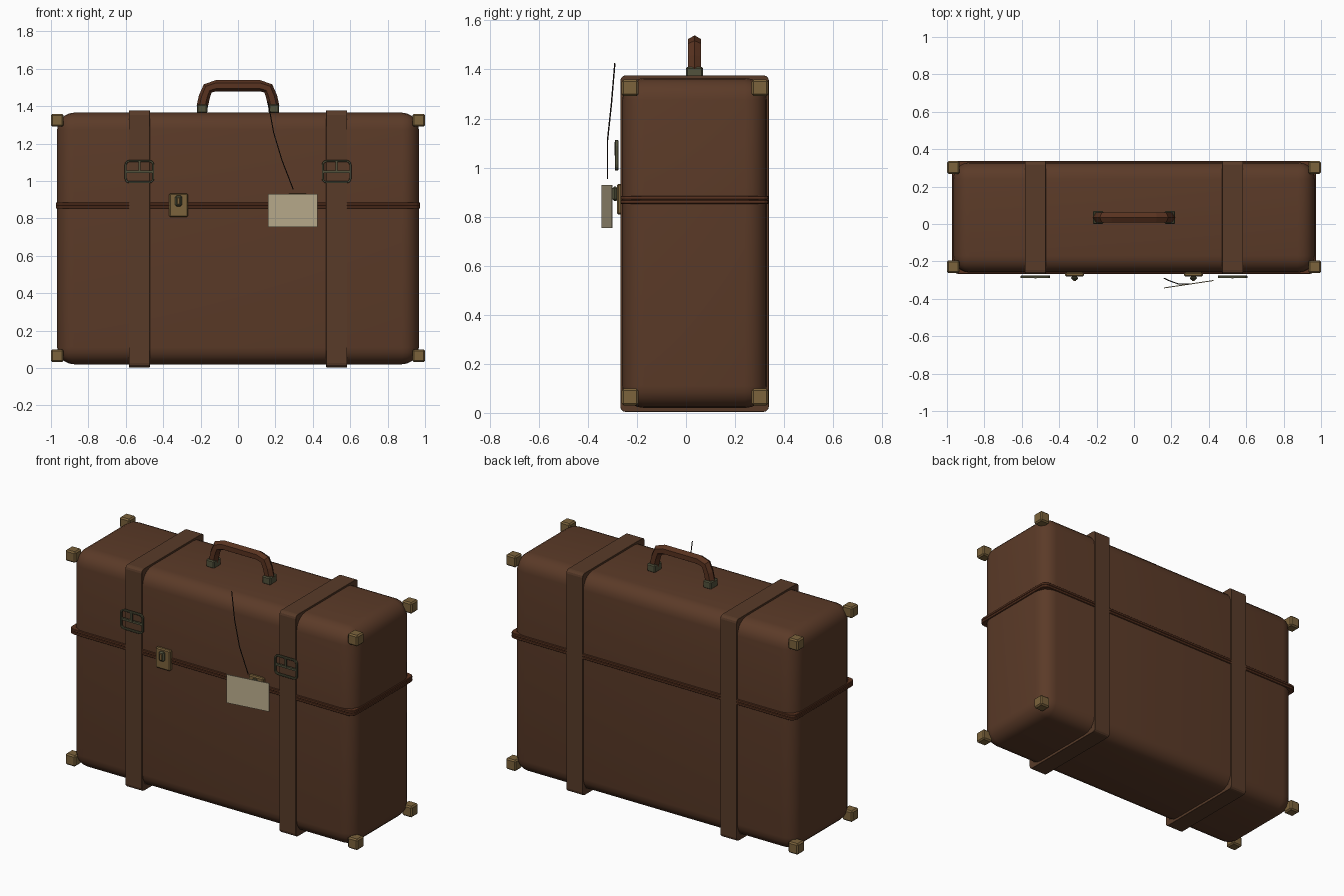
import bpy, bmesh, math
from mathutils import Vector, Matrix

if "Cube" in bpy.data.objects:
    bpy.data.objects.remove(bpy.data.objects["Cube"], do_unlink=True)

CY = 0.035            # depth centre of the case
HX, HY = 0.967, 0.295  # half width and half depth


def material(name, r, g, b):
    m = bpy.data.materials.new(name)
    m.use_nodes = True
    m.diffuse_color = (r, g, b, 1)
    m.node_tree.nodes["Principled BSDF"].inputs["Base Color"].default_value = (r, g, b, 1)
    return m


LEATHER = material("brown leather", 0.105, 0.043, 0.021)
STRAP = material("strap leather", 0.098, 0.044, 0.022)
TRIM = material("red brown leather", 0.098, 0.032, 0.014)
BRASS = material("aged brass", 0.20, 0.125, 0.045)
PATINA = material("tarnished metal", 0.085, 0.085, 0.045)
PAPER = material("cream paper", 0.50, 0.42, 0.27)
TWINE = material("dark twine", 0.02, 0.013, 0.01)


def finish(bm, name, mat, smooth=False, bevel=0):
    bmesh.ops.recalc_face_normals(bm, faces=bm.faces)
    mesh = bpy.data.meshes.new(name)
    bm.to_mesh(mesh)
    bm.free()
    ob = bpy.data.objects.new(name, mesh)
    bpy.context.collection.objects.link(ob)
    mesh.materials.append(mat)
    if bevel:
        mod = ob.modifiers.new("soft edges", "BEVEL")
        mod.width, mod.segments = bevel, 1
    if smooth:
        bpy.ops.object.select_all(action="DESELECT")
        ob.select_set(True)
        bpy.context.view_layer.objects.active = ob
        bpy.ops.object.shade_smooth_by_angle(angle=math.radians(40))
    return ob


def box(name, mat, centre, size, bevel=0):
    bm = bmesh.new()
    place = Matrix.Translation(centre) @ Matrix.Diagonal((*size, 1))
    bmesh.ops.create_cube(bm, size=1, matrix=place)
    return finish(bm, name, mat, bevel=bevel)


def shell(name, z0, z1, open_z):
    """Half of the case, rounded everywhere except at the seam."""
    bm = bmesh.new()
    place = Matrix.Translation((0, CY, (z0 + z1) / 2)) @ Matrix.Diagonal((2 * HX, 2 * HY, z1 - z0, 1))
    bmesh.ops.create_cube(bm, size=1, matrix=place)
    edges = [e for e in bm.edges if any(abs(v.co.z - open_z) > 0.01 for v in e.verts)]
    bmesh.ops.bevel(bm, geom=edges, offset=0.09, segments=5, profile=0.5, affect="EDGES")
    return finish(bm, name, LEATHER, smooth=True)


def rounded_rect(ha, hb, r, steps):
    pts = []
    for k, (sa, sb) in enumerate([(1, 1), (-1, 1), (-1, -1), (1, -1)]):
        for i in range(steps + 1):
            t = (k + i / steps) * math.pi / 2
            pts.append((sa * (ha - r) + r * math.cos(t), sb * (hb - r) + r * math.sin(t)))
    return pts


def band(name, mat, centre, plane, ha, hb, r, thick, width, steps=3, bevel=0.004):
    """Rectangular loop with rounded corners, lying in the given plane."""
    axes = {"xy": (0, 1, 2), "yz": (1, 2, 0), "xz": (0, 2, 1)}[plane]
    outer = rounded_rect(ha, hb, r, steps)
    inner = rounded_rect(ha - thick, hb - thick, max(r - thick, 0.004), steps)
    bm = bmesh.new()
    rings = []
    for po, pi in zip(outer, inner):
        ring = []
        for (a, b), d in ((po, -1), (po, 1), (pi, 1), (pi, -1)):
            co = Vector(centre)
            co[axes[0]] += a
            co[axes[1]] += b
            co[axes[2]] += d * width / 2
            ring.append(bm.verts.new(co))
        rings.append(ring)
    for i, ring in enumerate(rings):
        prev = rings[i - 1]
        for j in range(4):
            bm.faces.new((prev[j - 1], prev[j], ring[j], ring[j - 1]))
    return finish(bm, name, mat, bevel=bevel)


def tube(name, mat, path, r, sides):
    """Straight-sided tube swept along a path, kept upright in y."""
    path = [Vector(p) for p in path]
    bm = bmesh.new()
    rings = []
    for i, p in enumerate(path):
        tangent = (path[min(i + 1, len(path) - 1)] - path[max(i - 1, 0)]).normalized()
        up = tangent.cross(Vector((0, 1, 0))).normalized()
        side = up.cross(tangent)
        angles = [2 * math.pi * k / sides for k in range(sides)]
        rings.append([bm.verts.new(p + r * (math.cos(a) * up + math.sin(a) * side)) for a in angles])
    for a, b in zip(rings, rings[1:]):
        for k in range(sides):
            bm.faces.new((a[k - 1], a[k], b[k], b[k - 1]))
    bm.faces.new(rings[0])
    bm.faces.new(rings[-1])
    return finish(bm, name, mat)


# Case halves and the two beads along the seam
shell("case_base", 0.02, 0.868, 0.868)
shell("case_lid", 0.868, 1.365, 0.868)
for name, z in (("base_seam_trim", 0.86), ("lid_seam_trim", 0.877)):
    band(name, TRIM, (0, CY, z), "xy", 0.974, 0.302, 0.035, 0.03, 0.016)

# Corner guards
for sx, side in ((-1, "right"), (1, "left")):
    for y, depth in ((-0.228, "front"), (0.302, "back")):
        for z, level in ((0.065, "lower"), (1.325, "upper")):
            box(f"{level}_{depth}_{side}_corner", BRASS, (sx * 0.966, y, z), (0.068, 0.068, 0.068), 0.008)

for sx, side in ((-1, "right"), (1, "left")):
    # Strap around the case, with its buckle
    x = sx * 0.527
    band(f"{side}_strap", STRAP, (x, CY, 0.69), "yz", 0.303, 0.686, 0.022, 0.035, 0.112, bevel=0.006)
    band(f"{side}_buckle_frame", PATINA, (x, -0.283, 1.05), "xz", 0.079, 0.062, 0.025, 0.011, 0.014, bevel=0.002)
    box(f"{side}_buckle_bar", PATINA, (x, -0.283, 1.05), (0.15, 0.012, 0.012))
    box(f"{side}_buckle_tongue", PATINA, (x, -0.287, 1.077), (0.012, 0.010, 0.055))

    # Latch plate, clasp and keyhole
    x = sx * 0.318
    box(f"{side}_latch_plate", BRASS, (x, -0.270, 0.871), (0.10, 0.024, 0.126), 0.006)
    box(f"{side}_latch_clasp", PATINA, (x, -0.289, 0.893), (0.036, 0.022, 0.060), 0.008)
    box(f"{side}_latch_button", BRASS, (x, -0.299, 0.893), (0.018, 0.010, 0.040), 0.003)

    # Handle mount
    box(f"{side}_handle_mount", PATINA, (sx * 0.192, CY, 1.386), (0.056, 0.070, 0.048), 0.006)

# Carrying handle
half = [(0.192, 1.395), (0.180, 1.45), (0.162, 1.495), (0.118, 1.509)]
path = [(-x, CY, z) for x, z in half] + [(x, CY, z) for x, z in reversed(half)]
tube("carry_handle", TRIM, path, 0.030, 6)

# Paper tag on its twine
tag = box("paper_tag", PAPER, (0, 0, 0), (0.268, 0.005, 0.175))
tag.location = (0.293, -0.322, 0.842)
tag.rotation_euler = (0, 0, math.radians(8.5))
tube("tag_twine", TWINE, [(0.16, -0.29, 1.425), (0.19, -0.304, 1.26), (0.235, -0.32, 1.11),
                          (0.295, -0.32, 0.955)], 0.003, 5)
